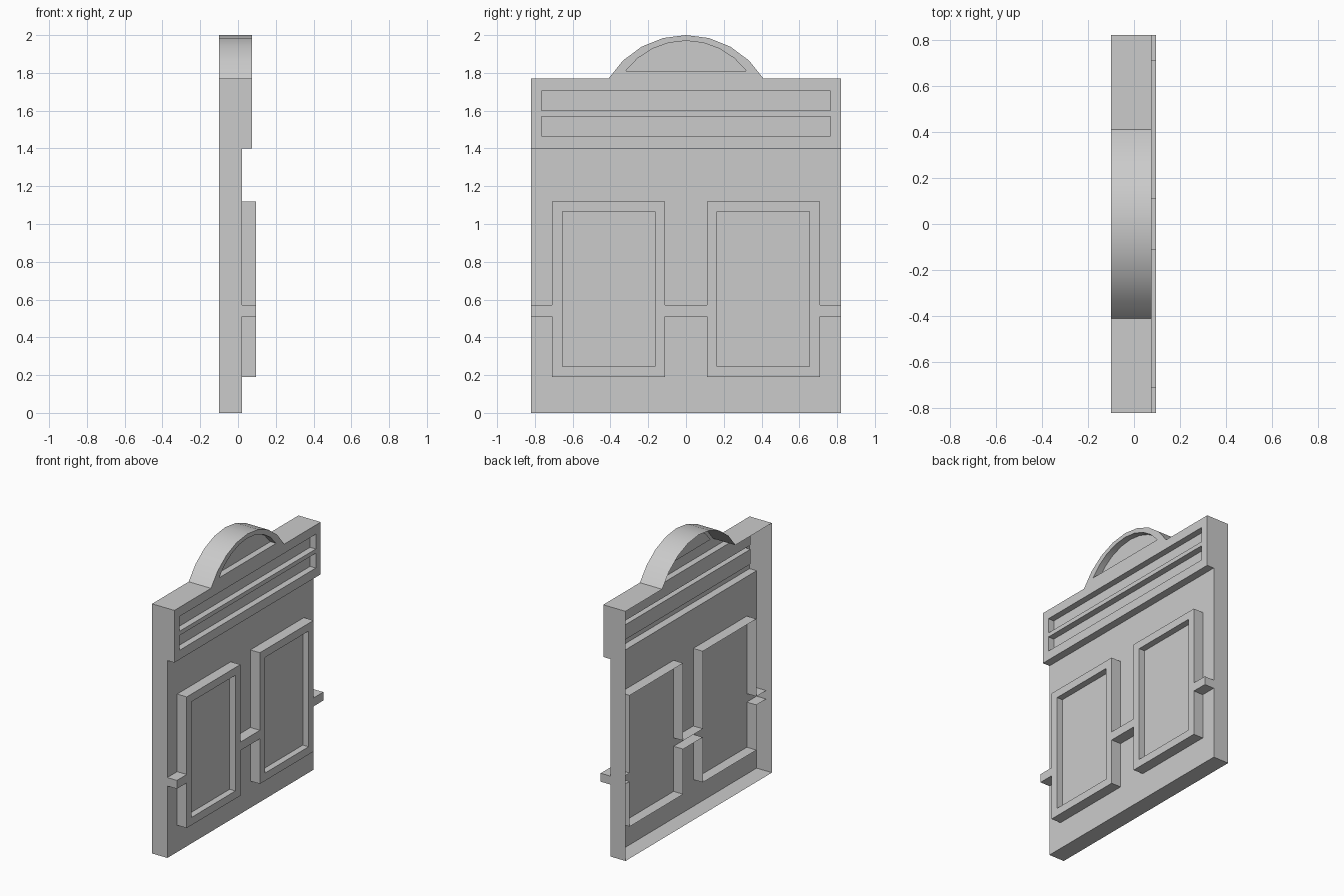
import bpy, bmesh, math

if "Cube" in bpy.data.objects:
    bpy.data.objects.remove(bpy.data.objects["Cube"])

W = 0.82          # half width of the panel
BACK, WALL = -0.10, 0.02
HEAD, TRIM = 0.075, 0.095


def rect(y0, y1, z0, z1):
    return [(y0, z0), (y1, z0), (y1, z1), (y0, z1)]


def arc(half, base, top, n=8):
    """Circular arc from +half to -half, rising from base to top."""
    s = top - base
    r = (half * half + s * s) / (2 * s)
    a = math.asin(half / r)
    return [(r * math.sin(a - 2 * a * i / n), top - r + r * math.cos(a - 2 * a * i / n))
            for i in range(n + 1)]


def ring(bm, pts, x):
    return [bm.verts.new((x, y, z)) for y, z in pts]


def raised_panel(name, outer, holes, front, back, floor, skip=()):
    """Front face with sunken holes, and outer side walls left open behind."""
    bm = bmesh.new()
    edges = []

    def border(vs):
        n = len(vs)
        edges.extend(bm.edges.new((vs[i], vs[(i + 1) % n])) for i in range(n))

    f = ring(bm, outer, front)
    border(f)
    hole_rings = [ring(bm, h, front) for h in holes]
    for h in hole_rings:
        border(h)
    res = bmesh.ops.triangle_fill(bm, use_beauty=True, edges=edges, normal=(1, 0, 0))
    faces = [g for g in res["geom"] if isinstance(g, bmesh.types.BMFace)]
    for face in faces:
        face.normal_update()
        if face.normal.x < 0:
            face.normal_flip()
    # outer side walls
    b = ring(bm, outer, back)
    n = len(outer)
    for i in range(n):
        if i not in skip:
            j = (i + 1) % n
            bm.faces.new((f[i], b[i], b[j], f[j]))
    # sunken panels
    for pts, h in zip(holes, hole_rings):
        d = ring(bm, pts, floor)
        for i in range(len(h)):
            j = (i + 1) % len(h)
            bm.faces.new((h[i], h[j], d[j], d[i]))
        bm.faces.new(d)
    return finish(name, bm)


def finish(name, bm):
    me = bpy.data.meshes.new(name)
    bm.to_mesh(me)
    bm.free()
    ob = bpy.data.objects.new(name, me)
    bpy.context.collection.objects.link(ob)
    return ob


# Main wall: shallow tray, open at the back, with the step under the header
bm = bmesh.new()
pts = rect(-W, W, 0, 1.4)
f, b = ring(bm, pts, WALL), ring(bm, pts, BACK)
bm.faces.new(f)
for i, j in ((0, 1), (1, 2), (3, 0)):
    bm.faces.new((f[i], b[i], b[j], f[j]))
s = [bm.verts.new((HEAD, y, 1.4)) for y in (-W, W)]
bm.faces.new((f[3], f[2], s[1], s[0]))
finish("wall", bm)

# Header with arched top, two long slots and an arched recess
outline = [(-W, 1.4), (W, 1.4), (W, 1.77)] + arc(0.41, 1.77, 2.0) + [(-W, 1.77)]
slots = [rect(-0.765, 0.765, 1.465, 1.57), rect(-0.765, 0.765, 1.6, 1.705)]
header = raised_panel("arched_header", outline, slots + [arc(0.32, 1.81, 1.97)],
                      HEAD, BACK, 0.03, skip=(0,))

# Two window frames joined by a rail, passing through the wall
low = [(-W, 0.51), (-0.71, 0.51), (-0.71, 0.19), (-0.11, 0.19), (-0.11, 0.51)]
low += [(-y, z) for y, z in reversed(low)]
high = [(-W, 0.57), (-0.71, 0.57), (-0.71, 1.12), (-0.11, 1.12), (-0.11, 0.57)]
high += [(-y, z) for y, z in reversed(high)]
panes = [rect(-0.655, -0.165, 0.245, 1.065), rect(0.165, 0.655, 0.245, 1.065)]
raised_panel("window_frames", low + high[::-1], panes, TRIM, -0.055, 0.05)

# Smooth the arch, keep the edges sharp
bpy.ops.object.select_all(action='DESELECT')
header.select_set(True)
bpy.context.view_layer.objects.active = header
bpy.ops.object.shade_smooth_by_angle(angle=math.radians(30))
